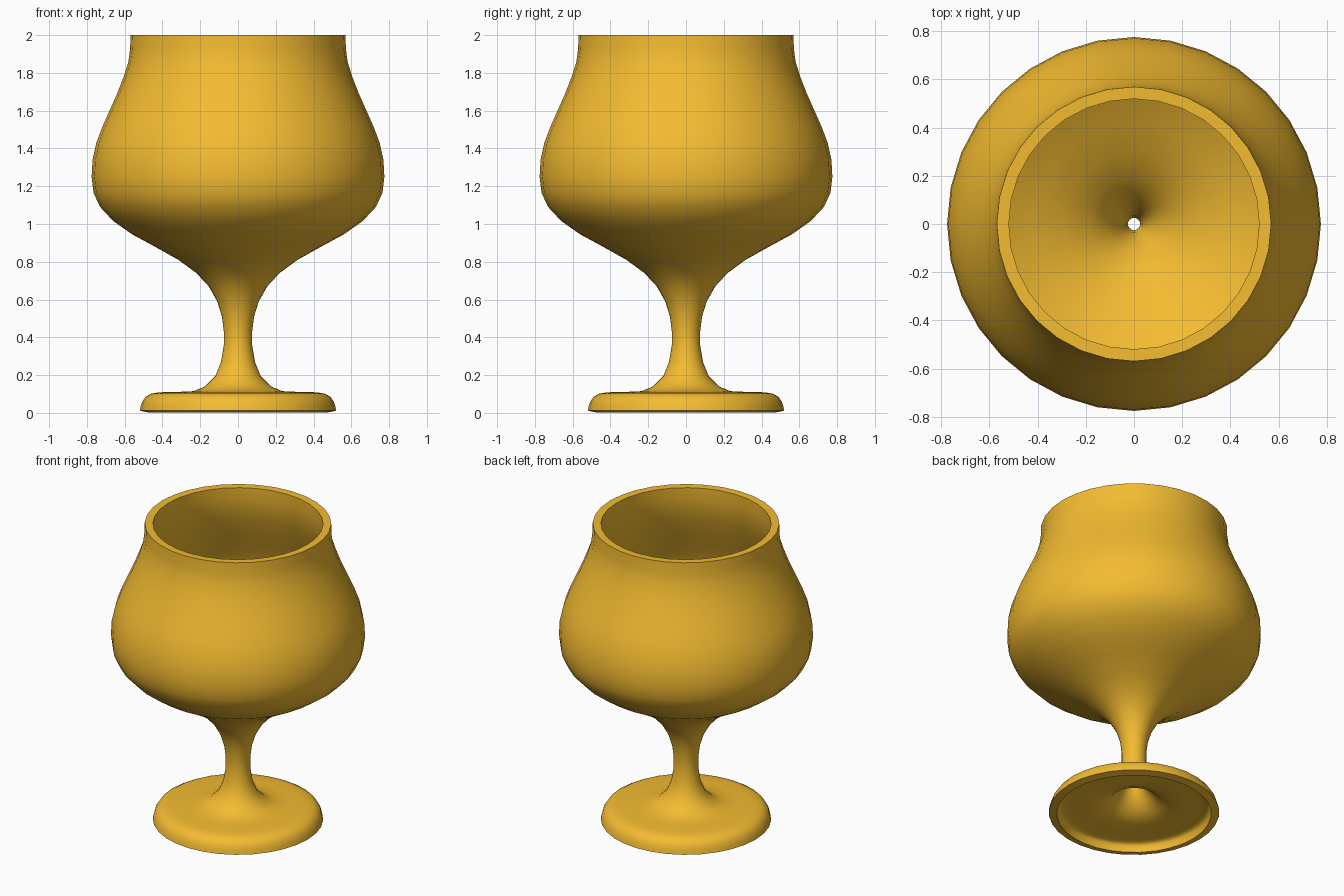
import bpy
from math import cos, sin, tau, radians

if "Cube" in bpy.data.objects:
    bpy.data.objects.remove(bpy.data.objects["Cube"])

SIDES = 32

# Outer profile (radius, height), from foot edge up to rim
profile = [
    (0.52, 0.012), (0.515, 0.035), (0.507, 0.06), (0.49, 0.085), (0.46, 0.102), (0.415, 0.109),
    (0.32, 0.111), (0.235, 0.115), (0.175, 0.14), (0.12, 0.195), (0.09, 0.27),
    (0.075, 0.36), (0.075, 0.43), (0.085, 0.51), (0.11, 0.59), (0.155, 0.67),
    (0.22, 0.74), (0.315, 0.81), (0.44, 0.88), (0.56, 0.945), (0.66, 1.015),
    (0.73, 1.09), (0.765, 1.165), (0.775, 1.25), (0.77, 1.34), (0.75, 1.43),
    (0.72, 1.51), (0.68, 1.60), (0.64, 1.69), (0.605, 1.78), (0.58, 1.86),
    (0.571, 1.93), (0.569, 2.0),
]

# Revolve the profile into an open shell with outward normals
verts = [(r * cos(tau * i / SIDES), r * sin(tau * i / SIDES), z)
         for r, z in profile for i in range(SIDES)]
faces = []
for k in range(len(profile) - 1):
    for i in range(SIDES):
        a, b = k * SIDES + i, k * SIDES + (i + 1) % SIDES
        faces.append((a, b, b + SIDES, a + SIDES))

mesh = bpy.data.meshes.new("goblet")
mesh.from_pydata(verts, [], faces)
goblet = bpy.data.objects.new("goblet", mesh)
bpy.context.collection.objects.link(goblet)

# Wall thickness, grown inward
wall = goblet.modifiers.new("wall", 'SOLIDIFY')
wall.thickness = 0.05
wall.offset = -1

# Golden colour
gold = bpy.data.materials.new("gold")
gold.diffuse_color = (0.9, 0.5, 0.03, 1)
gold.use_nodes = True
gold.node_tree.nodes["Principled BSDF"].inputs["Base Color"].default_value = gold.diffuse_color
mesh.materials.append(gold)

# Bake the wall, then shade smooth with sharp lips
bpy.context.view_layer.objects.active = goblet
goblet.select_set(True)
bpy.ops.object.modifier_apply(modifier="wall")
bpy.ops.object.shade_smooth_by_angle(angle=radians(50))
